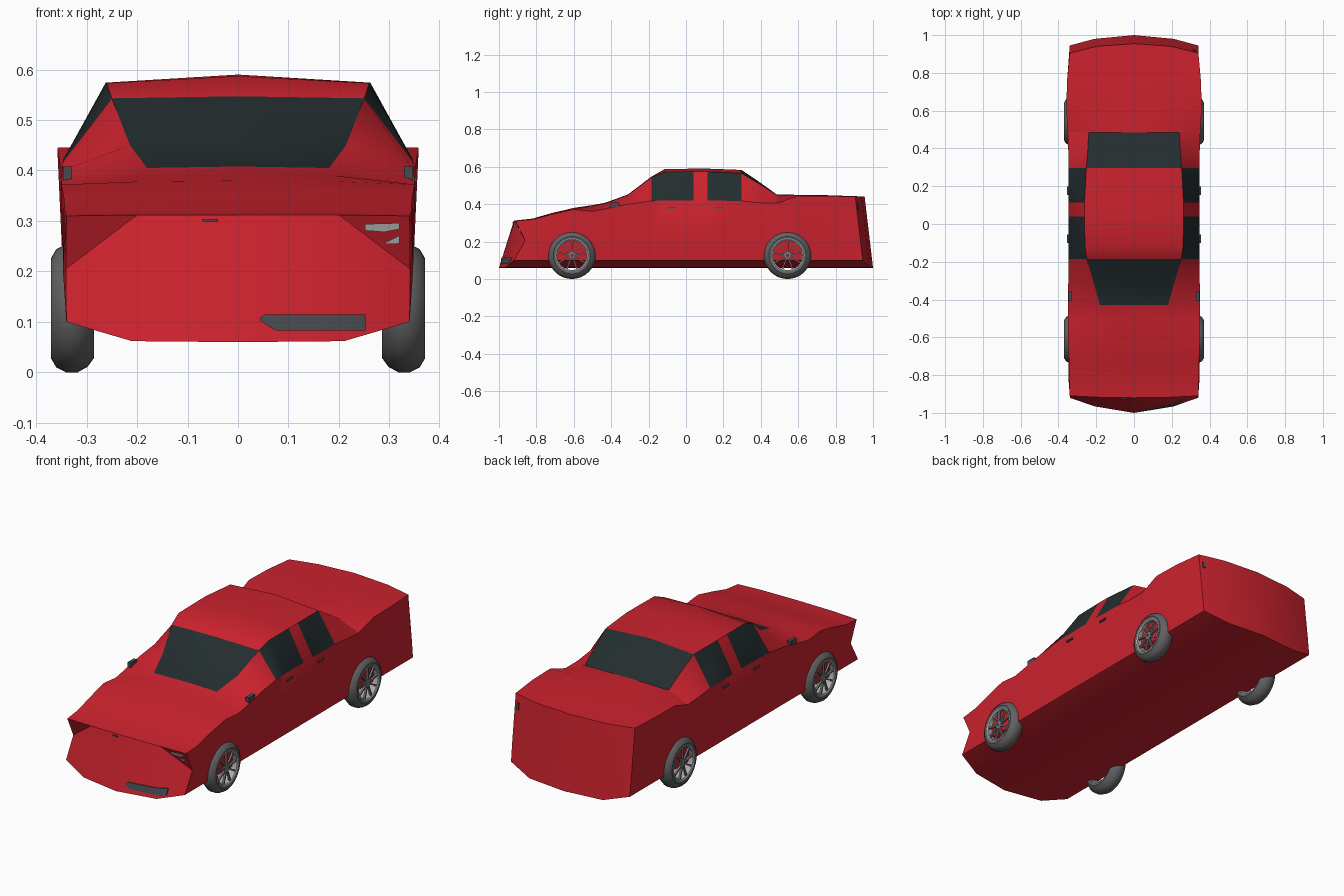
import bpy, bmesh, math
from mathutils import Vector, Matrix
from mathutils.bvhtree import BVHTree

cube = bpy.data.objects.get("Cube")
if cube:
    bpy.data.objects.remove(cube, do_unlink=True)


def material(name, r, g, b):
    m = bpy.data.materials.new(name)
    m.use_nodes = True
    m.diffuse_color = (r, g, b, 1)
    m.node_tree.nodes["Principled BSDF"].inputs["Base Color"].default_value = (r, g, b, 1)
    return m


RED = material("red paint", 0.6, 0.016, 0.027)
GLASS = material("dark glass", 0.017, 0.026, 0.028)
TYRE = material("tyre grey", 0.12, 0.12, 0.125)
RIM = material("rim silver", 0.42, 0.42, 0.43)
SPOKE = material("spoke grey", 0.2, 0.2, 0.21)
TRIM = material("trim grey", 0.065, 0.07, 0.08)
LAMP = material("lamp white", 0.6, 0.6, 0.6)


def finish(name, bm, mats, angle=30):
    bmesh.ops.recalc_face_normals(bm, faces=bm.faces)
    mesh = bpy.data.meshes.new(name)
    bm.to_mesh(mesh)
    bm.free()
    for m in mats:
        mesh.materials.append(m)
    ob = bpy.data.objects.new(name, mesh)
    bpy.context.collection.objects.link(ob)
    bpy.ops.object.select_all(action='DESELECT')
    ob.select_set(True)
    bpy.context.view_layer.objects.active = ob
    bpy.ops.object.shade_smooth_by_angle(angle=math.radians(angle))
    return ob


def box(name, centre, size, mat):
    bm = bmesh.new()
    bmesh.ops.create_cube(bm, size=1, matrix=Matrix.Translation(centre) @ Matrix.Diagonal((*size, 1)))
    return finish(name, bm, [mat])


# Body stations: y, shoulder x and z, hood/roof edge x and z, centre z
stations = [
    (-.91, .34, .31, .20, .312, .312),
    (-.82, .343, .318, .20, .32, .323),
    (-.72, .345, .345, .20, .35, .352),
    (-.6, .35, .372, .20, .378, .38),
    (-.5, .35, .362, .19, .39, .395),
    (-.43, .35, .375, .18, .405, .408),
    (-.31, .348, .40, .214, .45, .452),
    (-.185, .347, .417, .25, .543, .547),
    (-.115, .347, .42, .26, .573, .587),
    (.04, .347, .42, .262, .574, .59),
    (.115, .347, .42, .262, .574, .59),
    (.297, .347, .417, .252, .566, .583),
    (.39, .348, .408, .245, .51, .52),
    (.485, .351, .405, .24, .449, .452),
    (.6, .358, .445, .24, .448, .45),
    (.75, .355, .444, .24, .446, .448),
    (.91, .341, .44, .20, .44, .441),
]
# y of each half-section point on the bowed nose and tail
nose_y = (-1, -.965, -.92, -.86, -.91, -.917, -.92)
tail_y = (1, .98, .945, .933, .905, .94, .955)


def section(i):
    y, sx, sz, rx, rz, cz = stations[i]
    ys = nose_y if i == 0 else tail_y if i == len(stations) - 1 else (y,) * 7
    mid = .341 if i in (0, len(stations) - 1) else .347
    half = [(0, .06), (.21, .062), (.34, .10), (mid, .205), (sx, sz), (rx, rz), (0, cz)]
    pts = [Vector((x, yy, z)) for (x, z), yy in zip(half, ys)]
    return pts + [Vector((-p.x, p.y, p.z)) for p in pts[5:0:-1]]


def is_glass(k, y):
    if k in (5, 6):
        return -.43 < y < -.185 or .297 < y < .485
    return k in (4, 7) and (-.185 < y < .04 or .115 < y < .297)


bm = bmesh.new()
rings = [[bm.verts.new(p) for p in section(i)] for i in range(len(stations))]
for i in range(len(rings) - 1):
    a, b = rings[i], rings[i + 1]
    y = (stations[i][0] + stations[i + 1][0]) / 2
    for k in range(12):
        n = (k + 1) % 12
        face = bm.faces.new((a[k], a[n], b[n], b[k]))
        face.material_index = int(is_glass(k, y))
for ring in (rings[0], rings[-1]):
    for ids in ((0, 1, 5, 6), (1, 2, 3, 5), (3, 4, 5)):
        bm.faces.new([ring[j] for j in ids])
        bm.faces.new([ring[-j % 12] for j in ids])
surface = BVHTree.FromBMesh(bm)
body = finish("body", bm, [RED, GLASS])


def plate(name, columns, mat, d):
    """Thin plate of (x, low z, high z) columns laid on the nose (d=-1) or tail (d=1)."""
    bm = bmesh.new()
    layers = []
    for lift in (-.003, .005):
        rows = []
        for x, lo, hi in columns:
            row = []
            for z in (lo, hi):
                hit = surface.ray_cast(Vector((x, 2 * d, z)), Vector((0, -d, 0)))[0]
                row.append(bm.verts.new((x, hit.y + d * lift, z)))
            rows.append(row)
        layers.append([r[0] for r in rows] + [r[1] for r in reversed(rows)])
    n, c = len(layers[0]), len(columns)
    for loop in layers:
        for i in range(c - 1):
            bm.faces.new((loop[i], loop[i + 1], loop[n - 2 - i], loop[n - 1 - i]))
    for i in range(n):
        j = (i + 1) % n
        bm.faces.new((layers[0][i], layers[0][j], layers[1][j], layers[1][i]))
    return finish(name, bm, [mat])


# Nose and tail details
plate("lower_grille", [(.045, .102, .109), (.053, .096, .115), (.075, .083, .115),
                       (.14, .083, .115), (.21, .083, .115), (.253, .083, .115)], TRIM, -1)
plate("headlight", [(.252, .281, .294), (.29, .278, .295), (.32, .284, .296)], LAMP, -1)
plate("indicator", [(.289, .254, .256), (.32, .255, .271)], LAMP, -1)
plate("tail_marker", [(.312, .365, .40), (.325, .365, .40)], TRIM, 1)
box("nose_badge", (-.055, -.918, .301), (.03, .02, .006), TRIM)

# Mirrors and door handles
for s, side in ((1, "left"), (-1, "right")):
    box(side + "_mirror", (s * .338, -.382, .394), (.018, .05, .028), TRIM)
    for label, y in (("front", -.078), ("rear", .175)):
        box(f"{side}_{label}_handle", (s * .348, y, .382), (.014, .045, .008), TRIM)


def lathe(bm, profile, steps):
    """Spin a closed (x, radius) profile about the x axis."""
    loops = []
    for i in range(steps):
        a = math.tau * i / steps
        loops.append([bm.verts.new((x, r * math.cos(a), r * math.sin(a))) for x, r in profile])
    n = len(profile)
    for i in range(steps):
        p, q = loops[i], loops[(i + 1) % steps]
        for k in range(n):
            m = (k + 1) % n
            bm.faces.new((p[k], p[m], q[m], q[k]))


def wheel(label, s, y):
    place = Vector((s * .328, y, .127))
    parts = []
    bm = bmesh.new()
    lathe(bm, [(-.04, .084), (-.043, .098), (-.03, .116), (-.01, .127),
               (.012, .127), (.032, .117), (.042, .1), (.039, .084)], 32)
    parts.append(finish(label + "_tyre", bm, [TYRE], 40))
    bm = bmesh.new()
    lathe(bm, [(-.036, .079), (-.036, .087), (.041, .09), (.042, .086), (.038, .079)], 32)
    parts.append(finish(label + "_rim", bm, [RIM]))
    # Spokes around a small hub
    bm = bmesh.new()
    for i in range(9):
        bmesh.ops.create_cube(bm, size=1, matrix=Matrix.Rotation(math.tau * i / 9, 4, 'X')
                              @ Matrix.Translation((.033, 0, .048))
                              @ Matrix.Diagonal((.01, .008, .07, 1)))
    lathe(bm, [(.026, .006), (.026, .02), (.037, .02), (.04, .006)], 16)
    parts.append(finish(label + "_spokes", bm, [SPOKE]))
    for ob in parts:
        ob.location = place
        if s < 0:
            ob.rotation_euler.z = math.pi


for s, side in ((1, "left"), (-1, "right")):
    wheel(f"front_{side}", s, -.61)
    wheel(f"rear_{side}", s, .543)
